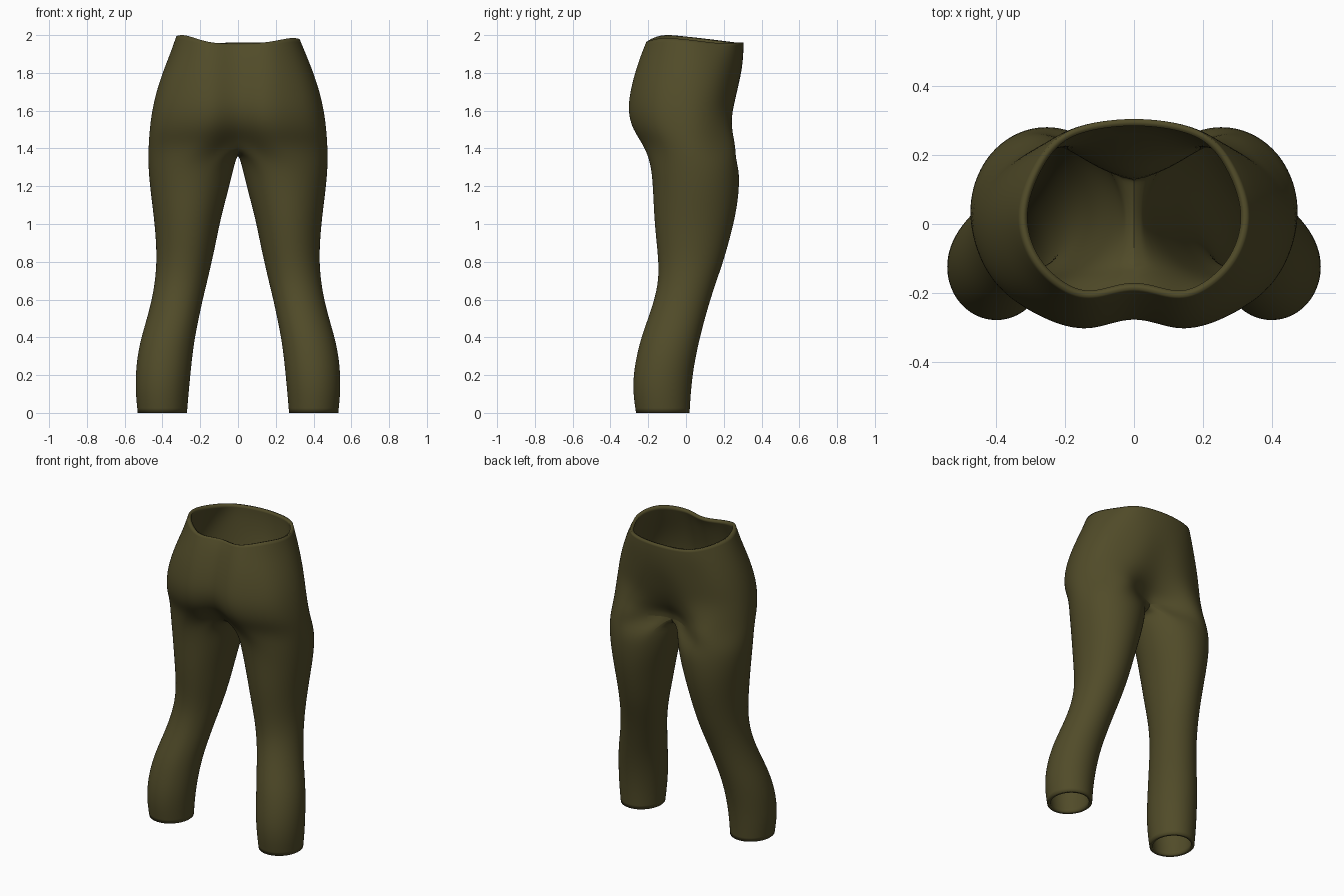
import bpy, bmesh, math
from mathutils import Vector

if "Cube" in bpy.data.objects:
    bpy.data.objects.remove(bpy.data.objects["Cube"])

OUT, INN = 18, 6      # segments on the outer arc and on the inner-leg arc
SEAM = math.radians(55)

# hips: z, half width, y of widest point, centre/bulge y in front, bulge x,
# centre/bulge y at the back, bulge x
HIPS = [
    (1.98, .330, .02, -.185, -.214, .15, .305, .272, .19),
    (1.90, .362, .02, -.215, -.238, .16, .305, .275, .19),
    (1.80, .402, .01, -.247, -.272, .17, .294, .272, .18),
    (1.70, .435, .00, -.270, -.297, .17, .268, .262, .18),
    (1.60, .458, .00, -.277, -.311, .17, .238, .245, .20),
    (1.50, .472, .01, -.235, -.290, .17, .190, .252, .24),
    (1.42, .478, .02, -.140, -.232, .18, .120, .270, .25),
]
# legs: z, inner x, outer x, front y, back y
LEGS = [
    (1.32, .014, .478, -.188, .283), (1.20, .043, .468, -.177, .284),
    (1.10, .070, .455, -.173, .273), (1.00, .095, .443, -.167, .253),
    (0.90, .115, .435, -.157, .227), (0.80, .137, .432, -.147, .198),
    (0.70, .160, .440, -.147, .163), (0.60, .185, .457, -.168, .130),
    (0.50, .206, .483, -.202, .101), (0.40, .226, .513, -.238, .075),
    (0.30, .240, .534, -.263, .053), (0.20, .250, .543, -.280, .036),
    (0.10, .260, .543, -.281, .026), (0.00, .268, .532, -.266, .020),
]
RIM_Z = [1.955, 1.962, 1.985, 1.975, 1.957, 1.960, 1.960]


def smooth_arc(ctrl, n):
    """Catmull-Rom through the points, resampled to n equal steps."""
    first, last = ctrl[1].copy(), ctrl[-2].copy()
    first.x, last.x = -first.x, -last.x
    p = [first] + ctrl + [last]
    fine = []
    for i in range(1, len(p) - 2):
        a, b, c, d = p[i - 1:i + 3]
        for k in range(20):
            t = k / 20
            fine.append(.5 * (2 * b + (c - a) * t + (2 * a - 5 * b + 4 * c - d) * t * t
                              + (3 * b - a - 3 * c + d) * t ** 3))
    fine.append(ctrl[-1].copy())
    dist = [0]
    for a, b in zip(fine, fine[1:]):
        dist.append(dist[-1] + (b - a).length)
    res, j = [], 0
    for i in range(n + 1):
        s = dist[-1] * i / n
        while j < len(fine) - 2 and dist[j + 1] < s:
            j += 1
        f = (s - dist[j]) / (dist[j + 1] - dist[j])
        res.append(fine[j].lerp(fine[j + 1], min(max(f, 0), 1)))
    return res


def hip_arc(row, is_rim, lift):
    z, w, ym, f0, fb, xf, b0, bb, xb = row
    xy = [(0, f0), (xf, fb), (.85 * w, ym + .62 * (fb - ym)), (w, ym),
          (.85 * w, ym + .62 * (bb - ym)), (xb, bb), (0, b0)]
    zs = [h + lift * (x > .2) for h, (x, y) in zip(RIM_Z, xy)] if is_rim else [z] * 7
    return smooth_arc([Vector((x, y, h)) for (x, y), h in zip(xy, zs)], OUT)


def leg_arc(row, a0, a1, n):
    z, xi, xo, yf, yb = row
    cx, cy, rx, ry = (xi + xo) / 2, (yf + yb) / 2, (xo - xi) / 2, (yb - yf) / 2
    return [Vector((cx - rx * math.cos(a), cy - ry * math.sin(a), z))
            for a in (a0 + (a1 - a0) * i / n for i in range(n + 1))]


def sheet(bm, rows, side):
    grid = [[bm.verts.new((p.x * side, p.y, p.z)) for p in r] for r in rows]
    for r, s in zip(grid, grid[1:]):
        for i in range(len(r) - 1):
            bm.faces.new((r[i], r[i + 1], s[i + 1], s[i]))


bm = bmesh.new()
for side in (1, -1):
    # seat, hips and outside of the leg in one run
    outer = [hip_arc(r, i == 0, .015 if side < 0 else 0) for i, r in enumerate(HIPS)]
    outer += [leg_arc(r, SEAM, 2 * math.pi - SEAM, OUT) for r in LEGS]
    sheet(bm, outer, side)
    # inside of the leg, starting from the crotch seam
    f, b = HIPS[-1][3], HIPS[-1][6]
    crotch = [Vector((0, f + (b - f) * i / INN, 1.42 - .045 * math.sin(math.pi * i / INN)))
              for i in range(INN + 1)]
    sheet(bm, [crotch] + [leg_arc(r, SEAM, -SEAM, INN) for r in LEGS], side)

bmesh.ops.remove_doubles(bm, verts=bm.verts, dist=.0005)
bmesh.ops.recalc_face_normals(bm, faces=bm.faces)
outermost = max(bm.faces, key=lambda q: q.calc_center_median().x)
if outermost.normal.x < 0:
    bmesh.ops.reverse_faces(bm, faces=bm.faces)

me = bpy.data.meshes.new("trousers")
bm.to_mesh(me)
bm.free()
obj = bpy.data.objects.new("trousers", me)
bpy.context.collection.objects.link(obj)

cloth = bpy.data.materials.new("olive cloth")
cloth.diffuse_color = (.082, .071, .022, 1)
cloth.use_nodes = True
cloth.node_tree.nodes["Principled BSDF"].inputs["Base Color"].default_value = cloth.diffuse_color
me.materials.append(cloth)

# rounded surface, then cloth thickness inward
sub = obj.modifiers.new("smooth", 'SUBSURF')
sub.levels = sub.render_levels = 2
shell = obj.modifiers.new("cloth thickness", 'SOLIDIFY')
shell.thickness = .02
shell.offset = -1

bpy.context.view_layer.objects.active = obj
obj.select_set(True)
bpy.ops.object.shade_smooth_by_angle(angle=math.radians(50))
